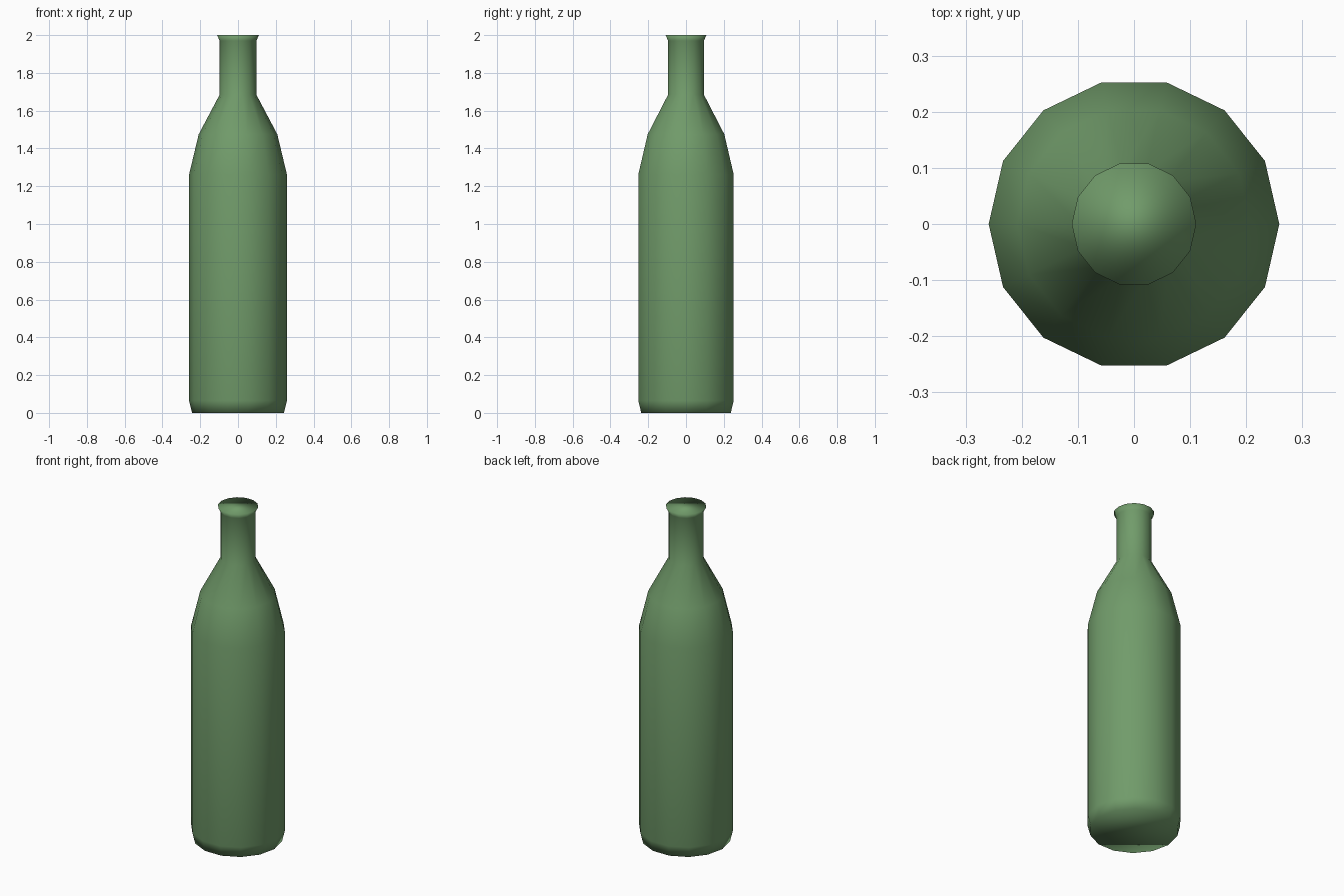
import bpy
import bmesh
import math

if "Cube" in bpy.data.objects:
    bpy.data.objects.remove(bpy.data.objects["Cube"])

SIDES = 14

# Bottle outline from base to lip: (radius, height)
PROFILE = [
    (0.243, 0.0),     # base
    (0.259, 0.065),   # foot bevel
    (0.259, 1.262),   # body
    (0.208, 1.475),   # shoulder
    (0.097, 1.685),   # neck start
    (0.097, 1.97),    # neck end
    (0.111, 2.0),     # flared lip
]

glass = bpy.data.materials.new("green glass")
glass.diffuse_color = (0.165, 0.33, 0.145, 1.0)
glass.use_nodes = True
glass.node_tree.nodes["Principled BSDF"].inputs["Base Color"].default_value = glass.diffuse_color

# Turn the outline into rings, bridge them and cap both ends
bm = bmesh.new()
rings = []
for radius, z in PROFILE:
    rings.append([
        bm.verts.new((radius * math.cos(2 * math.pi * i / SIDES),
                      radius * math.sin(2 * math.pi * i / SIDES), z))
        for i in range(SIDES)
    ])
for low, high in zip(rings, rings[1:]):
    for i in range(SIDES):
        j = (i + 1) % SIDES
        bm.faces.new((low[i], low[j], high[j], high[i]))
bm.faces.new(rings[0][::-1])
bm.faces.new(rings[-1])
for face in bm.faces:
    face.smooth = True

mesh = bpy.data.meshes.new("bottle")
bm.to_mesh(mesh)
bm.free()
mesh.materials.append(glass)
bottle = bpy.data.objects.new("bottle", mesh)
bpy.context.collection.objects.link(bottle)
